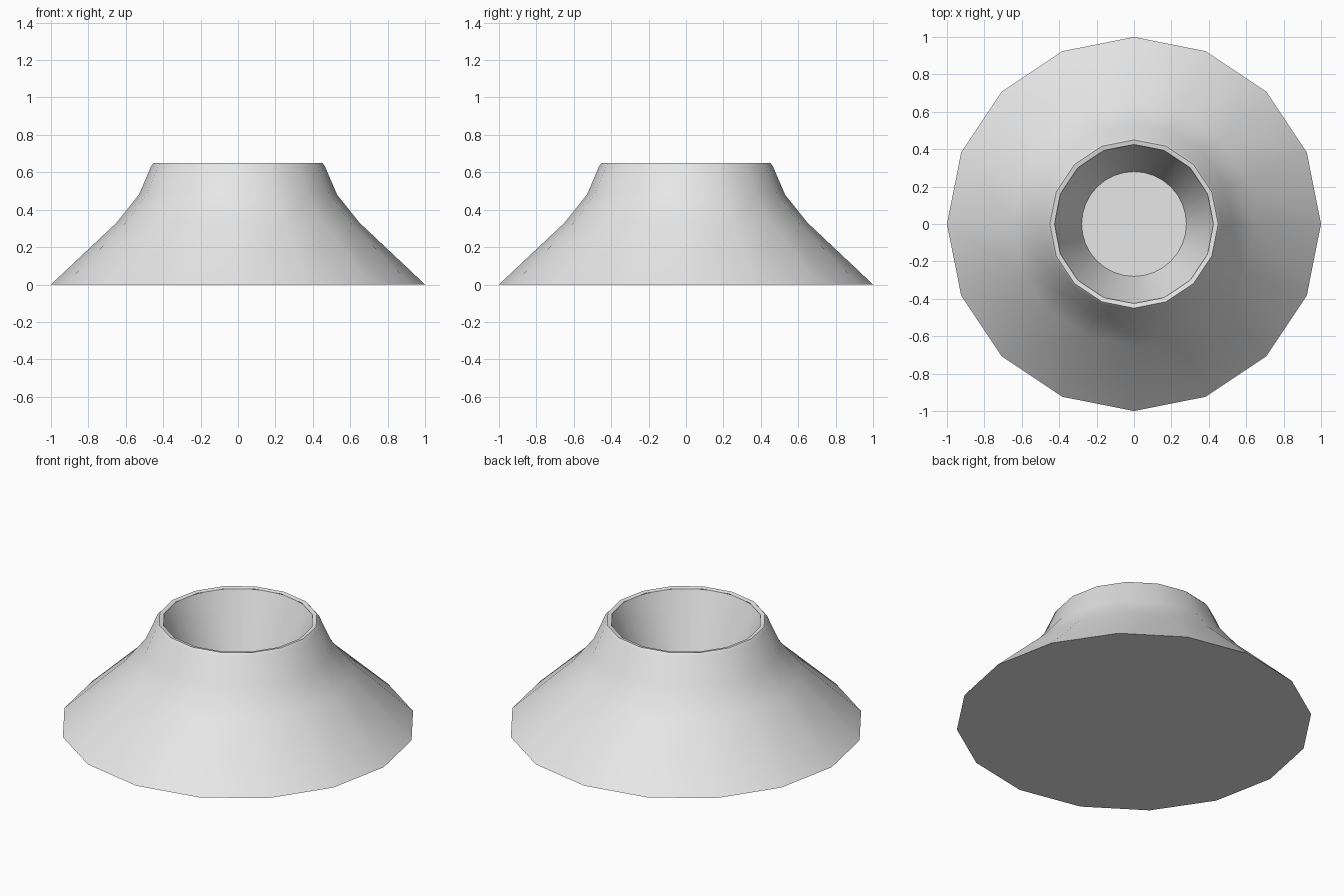
import bpy
import bmesh
from math import cos, sin, tau, radians

old = bpy.data.objects.get("Cube")
if old:
    bpy.data.objects.remove(old, do_unlink=True)

# Single plain grey
grey = bpy.data.materials.new("light_grey")
grey.use_nodes = True
colour = (0.8, 0.8, 0.8, 1)
grey.diffuse_color = colour
grey.node_tree.nodes["Principled BSDF"].inputs["Base Color"].default_value = colour


def lathe(name, profile, sides):
    """Revolve (radius, height) points, listed from the bottom up for outward
    walls, and cap the first ring."""
    bm = bmesh.new()
    rings = []
    for radius, height in profile:
        rings.append([bm.verts.new((radius * cos(tau * i / sides),
                                    radius * sin(tau * i / sides), height))
                      for i in range(sides)])
    for low, high in zip(rings, rings[1:]):
        for i in range(sides):
            j = (i + 1) % sides
            bm.faces.new((low[i], low[j], high[j], high[i]))
    bm.faces.new(list(reversed(rings[0])))
    mesh = bpy.data.meshes.new(name)
    bm.to_mesh(mesh)
    bm.free()
    mesh.materials.append(grey)
    obj = bpy.data.objects.new(name, mesh)
    bpy.context.collection.objects.link(obj)
    bpy.ops.object.select_all(action="DESELECT")
    obj.select_set(True)
    bpy.context.view_layer.objects.active = obj
    bpy.ops.object.shade_smooth_by_angle(angle=radians(50))
    return obj


# Flared outer slope with a softened lip and closed underside
lathe("outer_slope", [(1, 0), (0.65, 0.33), (0.53, 0.48), (0.463, 0.635),
                      (0.45, 0.65), (0.425, 0.645)], 16)

# Tapered crater: wall and floor face inwards
crater = lathe("crater", [(0.28, 0.25), (0.425, 0.643)], 32)
crater.data.flip_normals()
